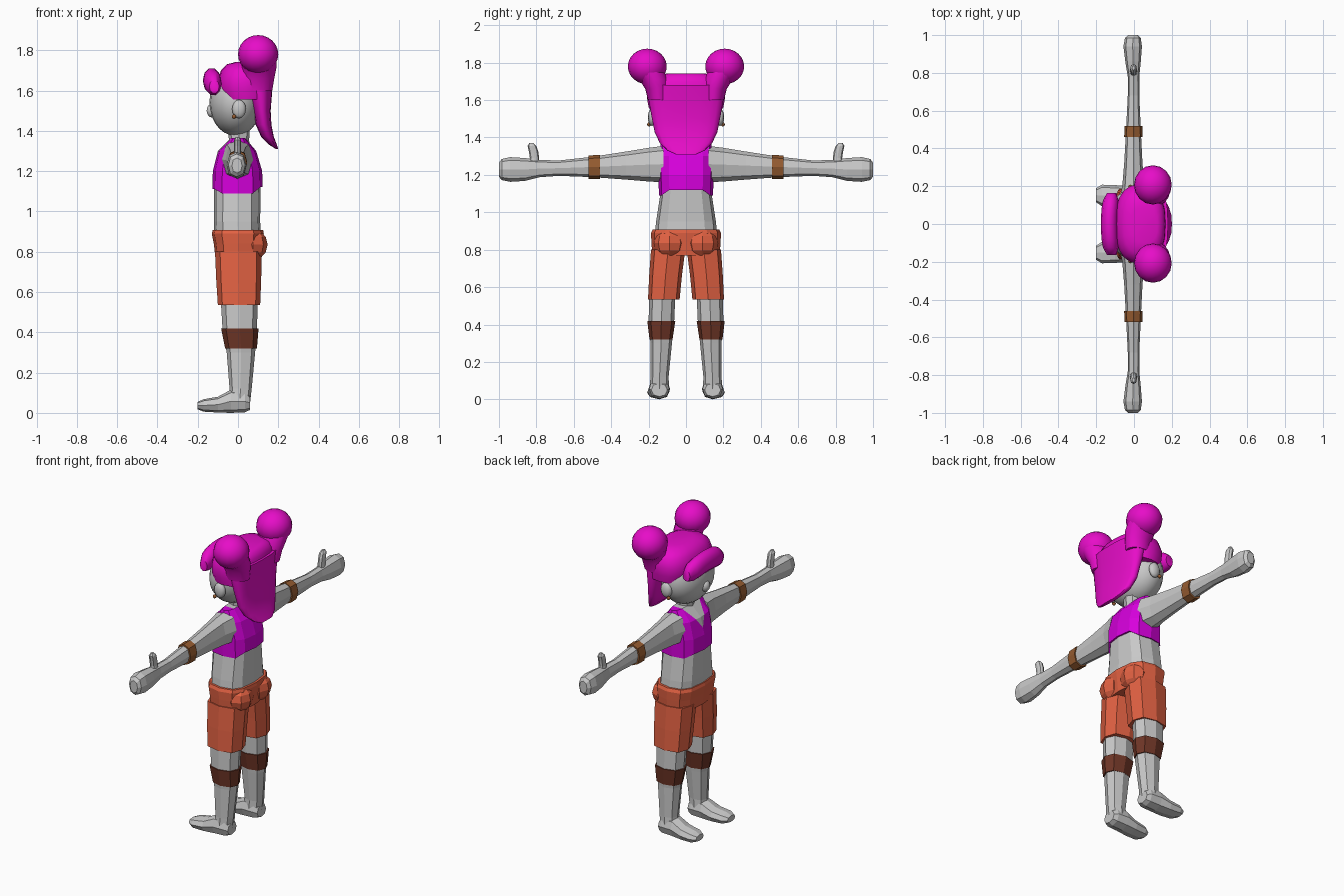
import bpy, bmesh, math
from mathutils import Matrix, Vector

if "Cube" in bpy.data.objects:
    bpy.data.objects.remove(bpy.data.objects["Cube"])


def material(name, rgb):
    m = bpy.data.materials.new(name)
    m.diffuse_color = (*rgb, 1)
    m.use_nodes = True
    m.node_tree.nodes["Principled BSDF"].inputs["Base Color"].default_value = m.diffuse_color
    return m


SKIN = material("grey skin", (0.58, 0.58, 0.58))
HAIR = material("magenta hair", (0.80, 0.004, 0.58))
SHIRT = material("purple pink cloth", (0.68, 0.0, 0.72))
SHORTS = material("orange cloth", (0.76, 0.12, 0.055))
CUFF = material("tan leather", (0.30, 0.105, 0.03))
BAND = material("dark brown leather", (0.16, 0.037, 0.02))


def shape(n, p=1.0):
    """Unit superellipse outline with n points; p below 1 is boxier."""
    pts = []
    for i in range(n):
        a = 2 * math.pi * i / n
        c, s = math.cos(a), math.sin(a)
        pts.append((math.copysign(abs(c) ** p, c), math.copysign(abs(s) ** p, s)))
    return pts


def finish(name, bm, mat, mirror, smooth):
    bmesh.ops.recalc_face_normals(bm, faces=bm.faces)
    me = bpy.data.meshes.new(name)
    bm.to_mesh(me)
    bm.free()
    ob = bpy.data.objects.new(name, me)
    bpy.context.collection.objects.link(ob)
    me.materials.append(mat)
    if smooth:
        bpy.ops.object.select_all(action='DESELECT')
        bpy.context.view_layer.objects.active = ob
        ob.select_set(True)
        bpy.ops.object.shade_smooth_by_angle(angle=math.radians(50))
    if mirror:
        mod = ob.modifiers.new("mirror", 'MIRROR')
        mod.use_axis = (False, True, False)
    return ob


def loft(name, axis, rings, mat, outline, mirror=False, smooth=False, edit=None):
    """Rings are (position on axis, a min, a max, b min, b max)."""
    bm = bmesh.new()
    loops = []
    for t, a0, a1, b0, b1 in rings:
        loop = []
        for u, v in outline:
            a = (a0 + a1) / 2 + u * (a1 - a0) / 2
            b = (b0 + b1) / 2 + v * (b1 - b0) / 2
            co = {'z': (a, b, t), 'y': (a, t, b), 'x': (t, a, b)}[axis]
            loop.append(bm.verts.new(co))
        loops.append(loop)
    n = len(outline)
    for lo, hi in zip(loops, loops[1:]):
        for i in range(n):
            j = (i + 1) % n
            bm.faces.new((lo[i], lo[j], hi[j], hi[i]))
    bm.faces.new(loops[0])
    bm.faces.new(loops[-1])
    if edit:
        edit(bm, loops)
    return finish(name, bm, mat, mirror, smooth)


def ball(name, centre, radii, mat, seg=16, rows=10, mirror=False, smooth=True, tilt=0):
    bm = bmesh.new()
    mtx = Matrix.Translation(centre) @ Matrix.Rotation(tilt, 4, 'X') @ Matrix.Diagonal((*radii, 1))
    bmesh.ops.create_uvsphere(bm, u_segments=seg, v_segments=rows, radius=1, matrix=mtx)
    return finish(name, bm, mat, mirror, smooth)


OCT = shape(8, 0.85)
BODY = shape(12, 0.7)
ROUND = shape(20, 0.8)

# --- torso and neck
loft("torso", 'z', [(0.85, -.115, .115, -.17, .17), (0.95, -.12, .11, -.16, .16),
                    (1.13, -.12, .112, -.132, .132)], SKIN, BODY)
loft("neck", 'z', [(1.28, -.06, .07, -.07, .07), (1.35, -.045, .055, -.05, .05),
                   (1.43, -.05, .06, -.055, .055)], SKIN, OCT)


# --- cropped top: hem dips at the sides, V neckline split into the mesh
def hem(bm, loops):
    for v in loops[0]:
        if abs(v.co.y) > 0.12:
            v.co.z -= 0.02
        elif v.co.x > 0:
            v.co.z += 0.01
    for s in (1, -1):
        bmesh.ops.bisect_plane(bm, geom=bm.verts[:] + bm.edges[:] + bm.faces[:],
                               plane_co=(0, 0, 1.24), plane_no=(0, -1.5 * s, 1))


top = loft("cropped_top", 'z', [(1.11, -.127, .122, -.145, .145), (1.2, -.125, .12, -.147, .147),
                                (1.3, -.1, .09, -.147, .147), (1.365, -.035, .035, -.135, .135)],
           SHIRT, BODY, edit=hem)
top.data.materials.append(SKIN)
for f in top.data.polygons:
    c = f.center
    if c.x < 0.02 and c.z > 1.24 + 1.5 * abs(c.y):
        f.material_index = 1

# --- arms with hands, thumbs and bracelets
loft("arm", 'y', [(.12, -.08, .075, 1.16, 1.355), (.2, -.062, .055, 1.165, 1.345),
                  (.32, -.052, .045, 1.175, 1.325), (.5, -.042, .036, 1.188, 1.297),
                  (.68, -.033, .028, 1.195, 1.277), (.78, -.033, .028, 1.188, 1.28),
                  (.86, -.046, .036, 1.168, 1.29), (.94, -.056, .042, 1.163, 1.295),
                  (.985, -.048, .036, 1.172, 1.285), (1.0, -.03, .02, 1.19, 1.265)],
     SKIN, OCT, mirror=True)
loft("thumb", 'z', [(1.24, -.025, .02, .785, .845), (1.29, -.02, .015, .785, .835),
                    (1.325, -.02, .015, .79, .84), (1.355, -.02, .015, .80, .847),
                    (1.37, -.01, .006, .815, .838)], SKIN, OCT, mirror=True)
loft("bracelet", 'y', [(.46, -.052, .046, 1.177, 1.307), (.52, -.05, .044, 1.178, 1.304)],
     CUFF, OCT, mirror=True)

# --- shorts
loft("shorts_hips", 'z', [(.77, -.112, .115, -.18, .18), (.84, -.12, .122, -.185, .185),
                          (.89, -.13, .128, -.187, .187), (.908, -.125, .125, -.178, .178)],
     SHORTS, BODY)
loft("shorts_leg", 'z', [(.535, -.1, .11, .034, .203), (.66, -.108, .115, .022, .197),
                         (.8, -.114, .118, .004, .187)], SHORTS, shape(8, 0.7), mirror=True)
ball("shorts_seat", (.075, .088, .835), (.072, .085, .078), SHORTS, 8, 6, True, False)

# --- legs, knee bands and feet
loft("leg", 'z', [(.05, -.045, .06, .09, .195), (.12, -.042, .068, .093, .19),
                  (.3, -.056, .085, .075, .19), (.42, -.077, .094, .063, .2),
                  (.6, -.088, .1, .055, .195)], SKIN, OCT, mirror=True)
loft("knee_band", 'z', [(.32, -.064, .094, .072, .195), (.42, -.084, .102, .057, .207)],
     BAND, OCT, mirror=True)
loft("foot", 'x', [(.06, .1, .185, .015, .085), (.035, .088, .197, .003, .11),
                   (-.035, .086, .2, 0, .115), (-.1, .088, .206, .002, .08),
                   (-.17, .094, .208, .006, .068), (-.2, .115, .19, .018, .055)],
     SKIN, OCT, mirror=True)

# --- head, nose, ears and earrings
ball("head", (-.012, 0, 1.54), (.13, .185, .165), SKIN, 20, 14)
ball("nose", (-.13, 0, 1.5), (.027, .03, .034), SKIN, 10, 8)
ball("ear", (.005, .182, 1.508), (.036, .022, .046), SKIN, 10, 8, True)
ball("earring", (-.02, .197, 1.47), (.011, .011, .011), CUFF, 8, 6, True)

# --- hair cap, back hair, fringe roll and two buns
loft("hair_cap", 'z', [(1.555, -.085, .165, -.198, .198), (1.6, -.1, .168, -.207, .207),
                       (1.65, -.1, .17, -.21, .21), (1.7, -.085, .165, -.195, .195),
                       (1.73, -.055, .15, -.16, .16), (1.742, -.01, .125, -.1, .1)],
     HAIR, ROUND, smooth=True)
loft("back_hair", 'z', [(1.31, .188, .2, -.055, .055), (1.33, .155, .193, -.1, .1),
                        (1.37, .115, .178, -.14, .14), (1.43, .088, .166, -.168, .168),
                        (1.5, .075, .162, -.182, .182), (1.6, .045, .17, -.2, .2),
                        (1.68, .03, .18, -.2, .2)], HAIR, ROUND, smooth=True)
fringe = []
for i in range(9):
    y = -.165 + .33 * i / 8
    k = abs(y) / .165
    r = 1 - .45 * k ** 6
    cx, cz = -.13 + .012 * k * k, 1.65 - .03 * k * k
    fringe.append((y, cx - .045 * r, cx + .045 * r, cz - .063 * r, cz + .063 * r))
loft("fringe", 'y', fringe, HAIR, shape(10), smooth=True)
ball("hair_bun", (.1, .207, 1.78), (.1, .104, .095), HAIR, 16, 12, True, True)
loft("bun_stem", 'z', [(1.6, .02, .17, .09, .203), (1.66, .022, .18, .09, .218),
                       (1.71, .02, .19, .095, .25), (1.76, .015, .192, .12, .29)],
     HAIR, shape(16), mirror=True, smooth=True)
